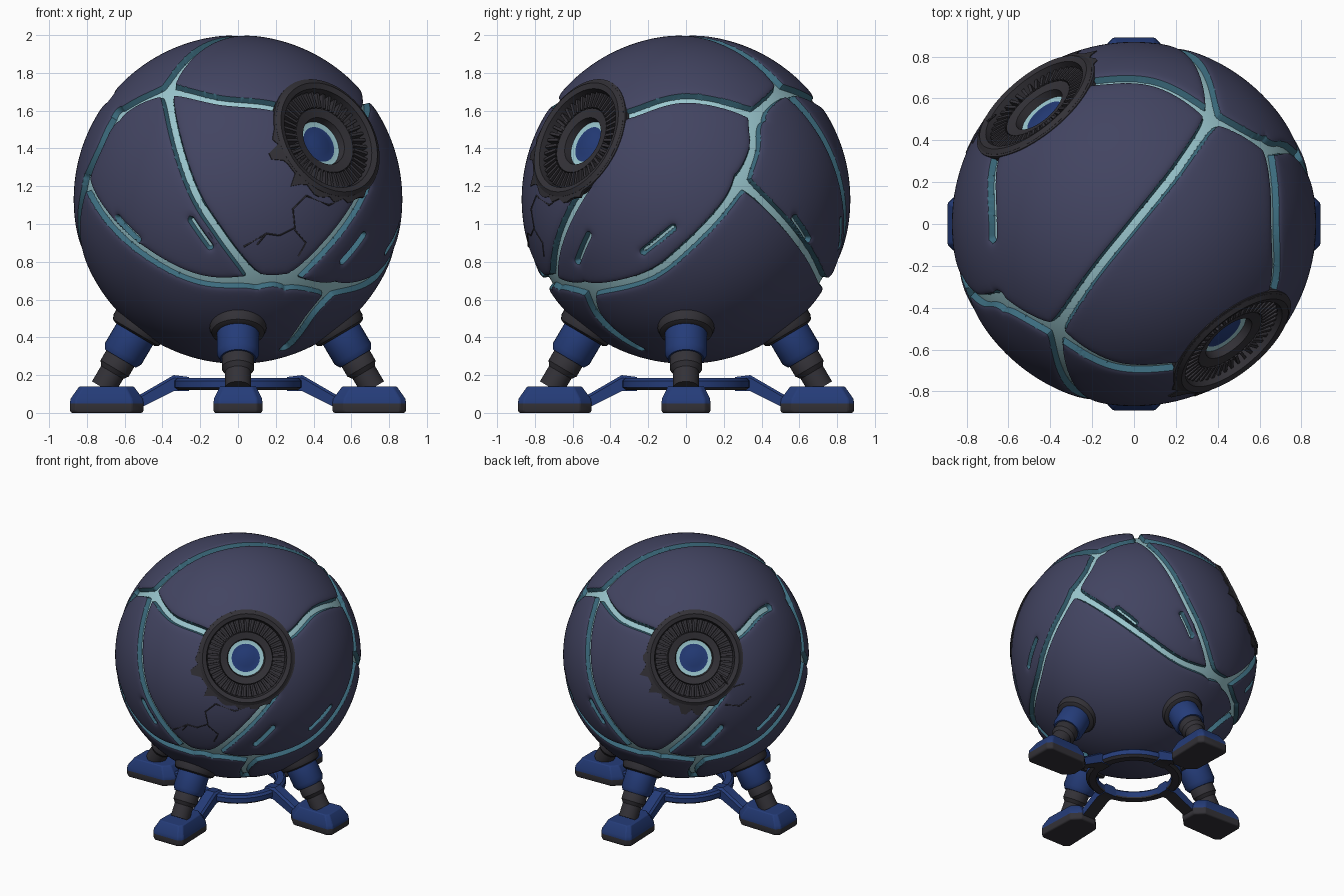
import bpy, bmesh, math, random
from mathutils import Vector, Matrix, kdtree

random.seed(4)
cube = bpy.data.objects.get("Cube")
if cube:
    bpy.data.objects.remove(cube)

R = 0.87
CENTRE = Matrix.Translation((0, 0, 1.13))
HALF_TURN = Matrix.Rotation(math.pi, 4, 'Z')


def material(name, rgb):
    m = bpy.data.materials.new(name)
    m.use_nodes = True
    m.diffuse_color = (*rgb, 1)
    node = next(n for n in m.node_tree.nodes if n.type == 'BSDF_PRINCIPLED')
    node.inputs["Base Color"].default_value = (*rgb, 1)
    node.inputs["Roughness"].default_value = 0.6
    return m


NAVY = material("slate_navy", (0.055, 0.058, 0.12))
BLUE = material("deep_blue", (0.018, 0.045, 0.19))
CHARCOAL = material("charcoal", (0.033, 0.031, 0.038))
CYAN = material("pale_cyan", (0.33, 0.58, 0.63))
TEAL = material("dark_teal", (0.045, 0.15, 0.21))


def finish(name, bm, mats, matrix=Matrix(), bevel=0, angle=35):
    mesh = bpy.data.meshes.new(name)
    bm.to_mesh(mesh)
    bm.free()
    for m in mats:
        mesh.materials.append(m)
    mesh.transform(matrix)
    mesh.shade_smooth()
    mesh.set_sharp_from_angle(angle=math.radians(angle))
    obj = bpy.data.objects.new(name, mesh)
    bpy.context.collection.objects.link(obj)
    if bevel:
        mod = obj.modifiers.new("soft_edges", 'BEVEL')
        mod.width, mod.segments = bevel, 2
    return obj


def loft(name, rings, mats, rule=lambda row, f: 0, closed=False, **options):
    """Skin equal rings of points; rule picks the material of each face."""
    bm = bmesh.new()
    rows = [[bm.verts.new(p) for p in ring] for ring in rings]
    n = len(rows[0])
    made = []
    for row, (a, b) in enumerate(zip(rows, rows[1:] + rows[:1] if closed else rows[1:])):
        made += [(row, bm.faces.new((a[i - 1], a[i], b[i], b[i - 1]))) for i in range(n)]
    if not closed:
        made += [(0, bm.faces.new(rows[0])), (len(rows) - 2, bm.faces.new(rows[-1]))]
    bmesh.ops.recalc_face_normals(bm, faces=bm.faces)
    bm.normal_update()
    for row, f in made:
        f.material_index = rule(row, f)
    return finish(name, bm, mats, **options)


def lathe(name, profile, mats, rule=lambda row, f: 0, steps=32, **options):
    turns = [math.tau * i / steps for i in range(steps)]
    rings = [[(r * math.cos(t), r * math.sin(t), z) for t in turns] for r, z in profile]
    return loft(name, rings, mats, rule, **options)


def spline(points, step=0.004):
    """Smooth path through points, laid on the sphere."""
    pts = [Vector(p).normalized() * R for p in points]
    pts = [2 * pts[0] - pts[1]] + pts + [2 * pts[-1] - pts[-2]]
    out = []
    for a, b, c, d in zip(pts, pts[1:], pts[2:], pts[3:]):
        n = max(2, int((c - b).length / step))
        for i in range(n + 1):
            t = i / n
            p = 2 * b + (c - a) * t + (2 * a - 5 * b + 4 * c - d) * t ** 2 + (3 * b - a - 3 * c + d) * t ** 3
            out.append(p.normalized() * R)
    return out


# Seam network: junctions and paths, repeated by a half turn
J, K, L = (-.37, -.5, .57), (-.64, -.38, .45), (-.81, -.3, .1)
N, O, P = (.1, -.75, -.44), (.27, -.7, -.44), (.5, -.52, -.48)
K2, L2 = (.64, .38, .45), (.81, .3, .1)
SEAMS = [
    [J, (-.1, -.68, .53), (.2, -.68, .49), (.35, -.68, .42)],
    [J, (-.2, -.25, .8), (0, 0, .87)],
    [J, K, (-.77, -.38, .28), L],
    [L, (-.5, -.65, -.28), (-.2, -.73, -.43), N],
    [J, (-.25, -.83, .07), (-.1, -.84, -.18), N],
    [N, O, P],
    [O, (.45, -.69, -.27), (.6, -.62, -.08), (.68, -.52, .08)],
    [P, (.74, -.2, -.41), (.83, 0, -.26), (.84, .2, -.05), L2],
    [P, (.38, -.46, -.63), (.25, -.25, -.8)],
]
LONG_SEAM = [K2, (.68, 0, .54), (.68, -.27, .47), (.6, -.4, .4)]
SLITS = [
    [(-.64, -.58, -.1), (-.53, -.65, -.21)],
    [(-.25, -.83, -.11), (-.15, -.82, -.25)],
    [(.8, -.23, -.28), (.85, -.07, -.15)],
    [(.56, -.58, -.33), (.67, -.52, -.19)],
]
joints = [Vector(p).normalized() * R for p in (J, K, L, N, O, P)]
samples = []
for path in SEAMS + [LONG_SEAM]:
    for p in spline(path):
        near = min((p - j).length for j in joints + [HALF_TURN @ j for j in joints])
        samples.append((p, 0.019 + 0.024 * math.exp(-near / 0.05)))
for path in SLITS:
    samples += [(p, 0.008) for p in spline(path)]
samples += [(HALF_TURN @ p, w) for p, w in samples
            if not (p.x > 0.6 and p.z > 0.3 and 0.06 < p.y < 0.36)]
tree = kdtree.KDTree(len(samples))
for i, (p, w) in enumerate(samples):
    tree.insert(p, i)
tree.balance()


def field(p):
    """Signed distance from the groove edge, and the nearest path point."""
    q, i, d = tree.find(p)
    return d - samples[i][1], q


# Armoured ball: panels divided by sunken glowing grooves
EYE = Vector((.44, -.53, .3)).normalized()
right = Vector((0, 0, 1)).cross(EYE).normalized()
EYE_FRAME = Matrix((right, EYE.cross(right), EYE)).transposed().to_4x4()
WALL = 0.012
bm = bmesh.new()
bmesh.ops.create_icosphere(bm, subdivisions=6, radius=R)
for reach in (0.05, 0.03):
    close = {v for v in bm.verts if field(v.co)[0] < reach}
    edges = {e for f in bm.faces if any(v in close for v in f.verts) for e in f.edges}
    bmesh.ops.subdivide_edges(bm, edges=list(edges), cuts=1, use_grid_fill=True)
    bmesh.ops.triangulate(bm, faces=[f for f in bm.faces if len(f.verts) > 3])
    for v in bm.verts:
        v.co = v.co.normalized() * R
holes = []
for f in bm.faces:
    c = f.calc_center_median()
    along = abs(c.x * EYE.x + c.y * EYE.y) + c.z * EYE.z
    facing = max(c.dot(EYE), c.dot(HALF_TURN @ EYE))
    if along > 0 and facing > 0 and c.length_squared - facing ** 2 < 0.325 ** 2:
        holes.append(f)
bmesh.ops.delete(bm, geom=holes, context='FACES')
level = {}
for v in bm.verts:
    f, q = field(v.co)
    for edge in (0, WALL):
        if abs(f - edge) < 0.0036:
            v.co = (v.co + (v.co - q).normalized() * (edge - f)).normalized() * R
            f = edge
            break
    level[v] = f
for f in bm.faces:
    high = max(level[v] for v in f.verts)
    low = min(level[v] for v in f.verts)
    f.material_index = 1 if high <= 0 else 2 if low < WALL else 0
for v in bm.verts:
    f = level[v]
    lip = R - 0.008 * math.exp(-max(f - WALL, 0) / 0.014)
    t = min(max(f / WALL, 0), 1)
    v.co = v.co.normalized() * (0.833 + (lip - 0.833) * t)
finish("armoured_ball", bm, [NAVY, CYAN, TEAL], CENTRE)

# Eyes: stepped ring, ribs, glowing rim, blue lens and broken edge
EYE_PROFILE = [(.335, .66), (.335, .808), (.315, .824), (.285, .815), (.275, .75), (.19, .745),
               (.185, .785), (.135, .775), (.128, .735), (.1, .73), (.06, .74), (.01, .745)]
for side, turn in (("front", Matrix()), ("back", HALF_TURN)):
    place = CENTRE @ turn @ EYE_FRAME
    lathe("eye_" + side, EYE_PROFILE, [CHARCOAL, CYAN, BLUE],
          lambda row, f: 2 if row > 8 else 1 if row > 7 else 0, steps=64, matrix=place)
    bm = bmesh.new()
    for i in range(44):
        spin = Matrix.Rotation(math.tau * i / 44, 4, 'Z')
        bmesh.ops.create_cube(bm, matrix=spin @ Matrix.Translation((.232, 0, .765))
                              @ Matrix.Diagonal((.086, .015, .05, 1)))
    finish("eye_ribs_" + side, bm, [CHARCOAL], place)

    def rim(radii, height):
        out = []
        for i, r in enumerate(radii):
            a = math.tau * i / len(radii)
            flat = Vector((r * math.cos(a), r * math.sin(a), 0))
            out.append(flat + Vector((0, 0, math.sqrt(height ** 2 - r * r))))
        return out

    steps = 72
    inner = [0.325] * steps
    outer = []
    for i in range(steps):
        broken = 170 < i * 360 / steps < 300
        outer.append(0.345 + (random.choice((0, .01, .02, .06)) if broken else 0))
    loft("broken_edge_" + side,
         [rim(inner, .86), rim(inner, R + .004), rim(outer, R + .004), rim(outer, .86)],
         [CHARCOAL], closed=True, matrix=place)

# Hairline cracks below the front eye and beside the back eye
CRACKS = [
    [(.03, -.25), (.15, -.18), (.22, -.19), (.3, -.15), (.29, -.05), (.36, .02)],
    [(.3, -.16), (.36, -.23), (.32, -.3)],
    [(.15, -.18), (.1, -.24)],
    [(.36, .02), (.48, -.03), (.6, .02)],
]
BACK_CRACKS = [[(.66, .22), (.72, .12), (.77, .13)], [(.7, 0), (.76, -.03), (.8, .02)]]
for side, turn, paths in (("front", Matrix(), CRACKS), ("back", HALF_TURN, BACK_CRACKS)):
    curve = bpy.data.curves.new("cracks_" + side, 'CURVE')
    curve.dimensions = '3D'
    curve.bevel_depth, curve.bevel_resolution = 0.005, 0
    curve.materials.append(CHARCOAL)
    for path in paths:
        strip = curve.splines.new('POLY')
        strip.points.add(len(path) - 1)
        for point, (x, z) in zip(strip.points, path):
            p = Vector((x, -math.sqrt(R * R - x * x - z * z), z))
            point.co = (*(CENTRE @ turn @ p), 1)
    bpy.context.collection.objects.link(bpy.data.objects.new("cracks_" + side, curve))

# Four legs with collars, feet and braces
TOP, ANKLE = Vector((.45, 0, .58)), Vector((.71, 0, .14))
LEG = Matrix.Translation(TOP) @ (ANKLE - TOP).to_track_quat('Z', 'Y').to_matrix().to_4x4()
COLLAR = [(.15, .04), (.15, .155), (.14, .18), (.12, .19), (.1, .19)]
SLEEVE = [(.09, .1), (.105, .12), (.112, .15), (.112, .31), (.095, .34), (.07, .34)]
SHIN = [(.07, .3), (.086, .33), (.086, .4), (.068, .425), (.068, .52)]
OUTLINE = [(.5, .06), (.56, .12), (.86, .13), (.89, .1)]
OUTLINE += [(x, -y) for x, y in reversed(OUTLINE)]


def foot_ring(z, scale):
    return [(.7 + (x - .7) * scale, y * scale, z) for x, y in OUTLINE]


def brace_ring(x, low, high, half=.05):
    return [(x, -half, low), (x, half, low), (x, half, high - .015),
            (x, half * .7, high), (x, -half * .7, high), (x, -half, high - .015)]


for k, side in enumerate(("left", "back", "right", "front")):
    spin = Matrix.Rotation(k * math.pi / 2, 4, 'Z')
    lathe("leg_collar_" + side, COLLAR, [CHARCOAL], matrix=spin @ LEG)
    lathe("leg_sleeve_" + side, SLEEVE, [BLUE], matrix=spin @ LEG)
    lathe("leg_shin_" + side, SHIN, [CHARCOAL], matrix=spin @ LEG)
    loft("foot_" + side, [foot_ring(0, .96), foot_ring(.012, 1), foot_ring(.05, 1),
                          foot_ring(.075, .98), foot_ring(.14, .74)],
         [CHARCOAL, BLUE], lambda row, f: int(row > 1), matrix=spin, bevel=.006)
    loft("brace_" + side, [brace_ring(.26, .115, .19), brace_ring(.34, .115, .2),
                           brace_ring(.53, .02, .09), brace_ring(.6, .02, .09)],
         [BLUE, CHARCOAL], lambda row, f: int(f.normal.z < -.3), matrix=spin)

# Ring joining the braces
lathe("base_ring", [(.27, .12), (.32, .12), (.34, .135), (.34, .17), (.325, .185), (.28, .185), (.265, .17), (.265, .13)],
      [BLUE, CHARCOAL], lambda row, f: int(f.normal.z < -.3), closed=True)
